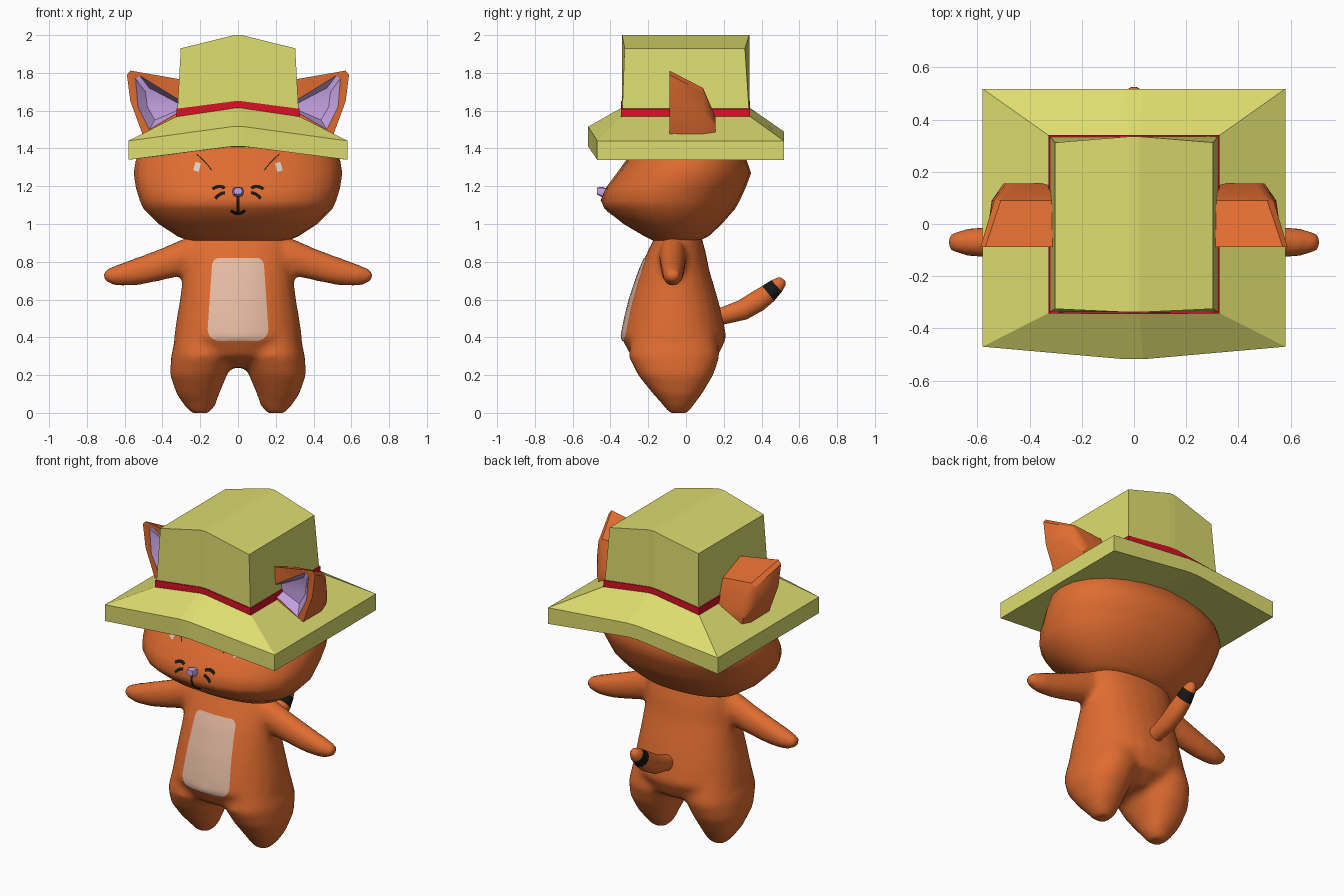
import bpy, bmesh, math
from mathutils import Vector
from mathutils.bvhtree import BVHTree

if "Cube" in bpy.data.objects:
    bpy.data.objects.remove(bpy.data.objects["Cube"])


def material(name, rgb):
    m = bpy.data.materials.new(name)
    m.diffuse_color = (*rgb, 1)
    m.use_nodes = True
    m.node_tree.nodes["Principled BSDF"].inputs["Base Color"].default_value = m.diffuse_color
    return m


ORANGE = material("orange fur", (0.74, 0.15, 0.03))
STRAW = material("straw", (0.72, 0.72, 0.16))
RED = material("red ribbon", (0.70, 0.006, 0.02))
LILAC = material("lilac", (0.58, 0.38, 0.80))
CREAM = material("cream belly", (0.78, 0.49, 0.36))
BLACK = material("black", (0.008, 0.008, 0.008))
PALE = material("pale eye", (0.66, 0.62, 0.52))


def skin(bm, rings, mats=None, caps=True, strip_caps=False):
    """Join rings of points with quads; mats gives a slot per segment."""
    vs = [[bm.verts.new(p) for p in r] for r in rings]
    n = len(vs[0])
    for k in range(len(vs) - 1):
        for i in range(n):
            j = (i + 1) % n
            f = bm.faces.new((vs[k][i], vs[k][j], vs[k + 1][j], vs[k + 1][i]))
            f.material_index = mats[k] if mats else 0
    if caps:
        for r, slot in ((vs[0], mats[0] if mats else 0), (vs[-1], mats[-1] if mats else 0)):
            parts = [(0, 1, 6, 7), (1, 2, 5, 6), (2, 3, 4, 5)] if strip_caps else [range(n)]
            for part in parts:
                bm.faces.new([r[i] for i in part]).material_index = slot


def finish(name, bm, mats, angle=None):
    bmesh.ops.recalc_face_normals(bm, faces=bm.faces)
    me = bpy.data.meshes.new(name)
    bm.to_mesh(me)
    bm.free()
    for m in mats:
        me.materials.append(m)
    ob = bpy.data.objects.new(name, me)
    bpy.context.collection.objects.link(ob)
    if angle:
        smooth(ob, angle)
    return ob


def smooth(ob, angle):
    bpy.ops.object.select_all(action='DESELECT')
    ob.select_set(True)
    bpy.context.view_layer.objects.active = ob
    bpy.ops.object.shade_smooth_by_angle(angle=math.radians(angle))


def oval(c, u, v, n=24, power=2.2):
    """Rounded ring about c with half axes u and v."""
    pts = []
    for i in range(n):
        a = 2 * math.pi * i / n
        s, t = math.cos(a), math.sin(a)
        s = math.copysign(abs(s) ** (2 / power), s)
        t = math.copysign(abs(t) ** (2 / power), t)
        pts.append(Vector(c) + Vector(u) * s + Vector(v) * t)
    return pts


def level(z, x0, x1, y0, y1):
    return oval(((x0 + x1) / 2, (y0 + y1) / 2, z), ((x1 - x0) / 2, 0, 0), (0, (y1 - y0) / 2, 0))


# Body: torso, legs and arms fused into one smooth skin
bm = bmesh.new()
skin(bm, [level(z, -x, x, y0, y1) for z, x, y0, y1 in (
    (0.24, 0.06, -0.16, 0.06), (0.30, 0.24, -0.29, 0.17), (0.40, 0.34, -0.345, 0.215),
    (0.50, 0.325, -0.325, 0.195), (0.60, 0.308, -0.30, 0.17), (0.75, 0.288, -0.25, 0.125),
    (0.85, 0.28, -0.205, 0.105), (0.92, 0.27, -0.17, 0.085), (0.98, 0.22, -0.15, 0.07))])
for s in (-1, 1):
    skin(bm, [level(z, s * a, s * b, y0, y1) for z, a, b, y0, y1 in (
        (-0.002, 0.155, 0.245, -0.09, 0.01), (0.04, 0.12, 0.285, -0.12, 0.04),
        (0.10, 0.10, 0.325, -0.175, 0.085), (0.20, 0.058, 0.36, -0.255, 0.145),
        (0.30, 0.02, 0.355, -0.305, 0.18), (0.45, 0.03, 0.32, -0.28, 0.15))])
    skin(bm, [oval((s * x, -0.07, (a + b) / 2), (0, r, 0), (0, 0, (b - a) / 2), 16, 2)
              for x, a, b, r in (
        (0.18, 0.73, 0.94, 0.075), (0.29, 0.725, 0.925, 0.072), (0.40, 0.70, 0.875, 0.068),
        (0.52, 0.675, 0.83, 0.062), (0.63, 0.67, 0.79, 0.055), (0.69, 0.685, 0.765, 0.042),
        (0.718, 0.715, 0.752, 0.02))])
body = finish("body", bm, [ORANGE])
remesh = body.modifiers.new("fuse", 'REMESH')
remesh.mode, remesh.voxel_size = 'VOXEL', 0.02
relax = body.modifiers.new("relax", 'SMOOTH')
relax.factor, relax.iterations = 0.5, 6
bpy.context.view_layer.update()
fused = bpy.data.meshes.new_from_object(body.evaluated_get(bpy.context.evaluated_depsgraph_get()))
body.modifiers.clear()
body.data = fused
fused.materials.clear()
fused.materials.append(ORANGE)
smooth(body, 80)

# Head
bm = bmesh.new()
skin(bm, [level(z, -x, x, y0, y1) for z, x, y0, y1 in (
    (0.91, 0.26, -0.17, 0.07), (0.935, 0.32, -0.22, 0.12), (1.00, 0.42, -0.33, 0.19),
    (1.08, 0.50, -0.43, 0.26), (1.125, 0.52, -0.452, 0.285), (1.19, 0.54, -0.425, 0.315),
    (1.27, 0.552, -0.365, 0.345), (1.34, 0.54, -0.315, 0.32), (1.41, 0.50, -0.28, 0.28),
    (1.48, 0.38, -0.22, 0.21))])
head = finish("head", bm, [ORANGE], 60)


def drape(name, rows, mat, target):
    """Thin plate of (x, z) rows laid on the front of target."""
    tree = BVHTree.FromPolygons([v.co for v in target.data.vertices],
                                [p.vertices[:] for p in target.data.polygons])
    bm = bmesh.new()
    vs = []
    for row in rows:
        line = []
        for x, z in row:
            hit = tree.ray_cast(Vector((x, -2, z)), Vector((0, 1, 0)))[0]
            line.append(bm.verts.new((x, (hit.y if hit else -0.3) - 0.005, z)))
        vs.append(line)
    for a, b in zip(vs, vs[1:]):
        for i in range(len(a) - 1):
            bm.faces.new((a[i], a[i + 1], b[i + 1], b[i]))
    ob = finish(name, bm, [mat], 60)
    if sum(p.normal.y for p in ob.data.polygons) > 0:
        ob.data.flip_normals()


def stroke(name, pts, width, target=head, mat=BLACK):
    """Bent line through three points, drawn as a draped ribbon."""
    a, b, c = (Vector(p) for p in pts)
    rows = []
    for i in range(9):
        t = i / 8
        p = a * (1 - t) ** 2 + b * 2 * t * (1 - t) + c * t * t
        d = ((b - a) * (1 - t) + (c - b) * t).normalized()
        side = Vector((-d.y, d.x)) * width / 2
        rows.append([p - side, p + side])
    drape(name, rows, mat, target)


# Belly patch with rounded corners
rows = []
for i in range(25):
    t = (1 - math.cos(math.pi * i / 24)) / 2
    z, w = 0.38 + 0.44 * t, 0.165 - 0.03 * t
    r = 0.07 - 0.035 * t
    d = min(0.44 * t, 0.44 * (1 - t), r)
    w += math.sqrt(max(0, r * r - (r - d) ** 2)) - r
    rows.append([(w * (k / 6 - 1), z) for k in range(13)])
drape("belly_patch", rows, CREAM, body)

# Face marks
stroke("mouth_line", [(0, 1.16), (0, 1.11), (0, 1.055)], 0.014)
stroke("mouth", [(-0.037, 1.072), (0, 1.038), (0.037, 1.072)], 0.016)
for s, side in ((-1, "left"), (1, "right")):
    stroke(side + "_upper_whisker", [(s * 0.07, 1.19), (s * 0.10, 1.21), (s * 0.135, 1.185)], 0.017)
    stroke(side + "_lower_whisker", [(s * 0.07, 1.165), (s * 0.095, 1.165), (s * 0.12, 1.135)], 0.017)
    stroke(side + "_eye_crease", [(s * 0.14, 1.285), (s * 0.17, 1.33), (s * 0.22, 1.37)], 0.005)
    stroke(side + "_eye", [(s * 0.21, 1.325), (s * 0.216, 1.305), (s * 0.222, 1.28)], 0.03, mat=PALE)

# Nose
bm = bmesh.new()
skin(bm, [oval((0, y, z), (w, 0, 0), (0, 0, h), 8, 3) for y, z, w, h in (
    (-0.41, 1.165, 0.024, 0.02), (-0.445, 1.17, 0.03, 0.027), (-0.472, 1.175, 0.022, 0.018))])
finish("nose", bm, [LILAC], 50)

# Tail: tapered tube with a black band near the tip
path = [(0.12, 0.50, 0.045), (0.20, 0.515, 0.047), (0.30, 0.545, 0.056), (0.38, 0.592, 0.058),
        (0.435, 0.632, 0.052), (0.48, 0.672, 0.042), (0.505, 0.695, 0.03), (0.515, 0.707, 0.014)]
rings = []
for i, (y, z, r) in enumerate(path):
    p, q = path[max(i - 1, 0)], path[min(i + 1, len(path) - 1)]
    d = Vector((0, q[0] - p[0], q[1] - p[1])).normalized()
    rings.append(oval((0, y, z), (r * 0.9, 0, 0), (0, -d.z * r, d.y * r), 14, 2))
bm = bmesh.new()
skin(bm, rings, [0, 0, 0, 0, 1, 0, 0])
finish("tail", bm, [ORANGE, BLACK], 60)

# Ears: solid shell with a recessed inner face; (x, z) outlines from back to front
shell = [
    (0.155, [(0.30, 1.55), (0.46, 1.57), (0.49, 1.55), (0.50, 1.52), (0.48, 1.45), (0.30, 1.45)]),
    (0.09, [(0.30, 1.70), (0.51, 1.72), (0.535, 1.70), (0.545, 1.60), (0.50, 1.455), (0.30, 1.46)]),
    (-0.088, [(0.30, 1.765), (0.57, 1.812), (0.588, 1.79), (0.57, 1.65), (0.50, 1.46), (0.30, 1.47)]),
    (-0.088, [(0.30, 1.65), (0.52, 1.785), (0.542, 1.77), (0.53, 1.62), (0.47, 1.50), (0.30, 1.60)]),
    (-0.03, [(0.30, 1.63), (0.47, 1.72), (0.49, 1.70), (0.48, 1.62), (0.44, 1.55), (0.30, 1.61)])]
for s, side in ((-1, "left"), (1, "right")):
    bm = bmesh.new()
    skin(bm, [[(s * x, y, z) for x, z in pts] for y, pts in shell], [0, 0, 0, 1])
    finish(side + "_ear", bm, [ORANGE, LILAC], 35)


def gable(hx, m, yf, yfm, yb, ybm, zc, zf, zb):
    """Rectangle ring whose front and back rise to a narrow middle strip."""
    return [(-hx, yf, zc), (-m, yfm, zf), (m, yfm, zf), (hx, yf, zc),
            (hx, yb, zc), (m, ybm, zb), (-m, ybm, zb), (-hx, yb, zc)]


# Hat
hat = {
    "hat_brim": (STRAW, [gable(0.58, 0.035, -0.47, -0.518, 0.518, 0.518, 1.34, 1.41, 1.405),
                         gable(0.58, 0.035, -0.47, -0.518, 0.518, 0.518, 1.44, 1.515, 1.49),
                         gable(0.325, 0.02, -0.34, -0.342, 0.338, 0.338, 1.57, 1.615, 1.615)]),
    "hat_band": (RED, [gable(0.328, 0.02, -0.343, -0.345, 0.34, 0.34, 1.56, 1.605, 1.605),
                       gable(0.326, 0.02, -0.343, -0.345, 0.34, 0.34, 1.61, 1.65, 1.65)]),
    "hat_crown": (STRAW, [gable(0.322, 0.02, -0.338, -0.34, 0.335, 0.335, 1.58, 1.62, 1.62),
                          gable(0.303, 0.02, -0.325, -0.338, 0.312, 0.335, 1.93, 2.0, 2.0)])}
for name, (mat, rings) in hat.items():
    bm = bmesh.new()
    skin(bm, rings, strip_caps=True)
    finish(name, bm, [mat])
